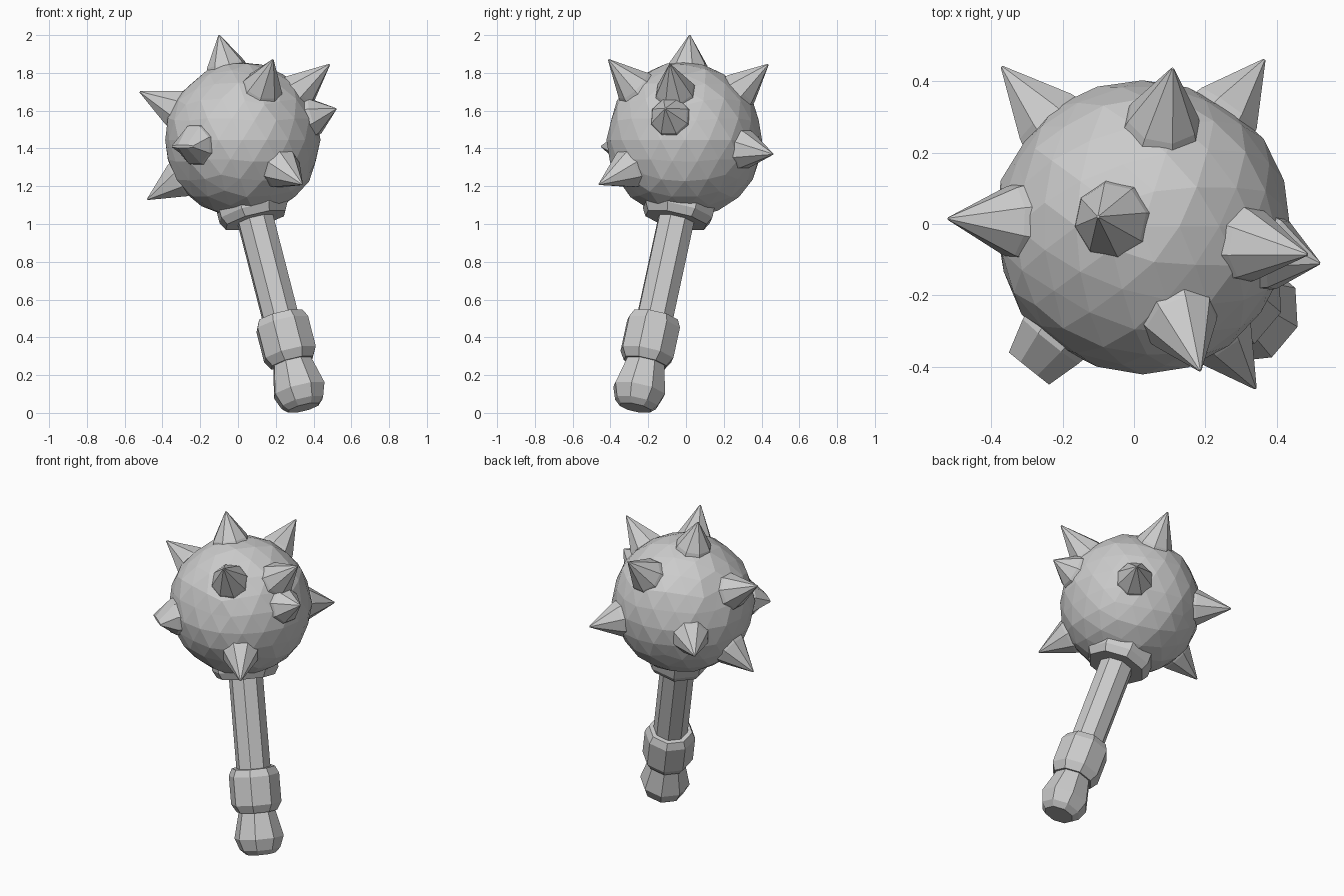
import bpy, bmesh, random
from mathutils import Vector
from math import cos, sin, tau

if "Cube" in bpy.data.objects:
    bpy.data.objects.remove(bpy.data.objects["Cube"])

random.seed(4)
CENTER = Vector((0.024, -0.007, 1.445))


def finish(name, bm):
    bmesh.ops.recalc_face_normals(bm, faces=bm.faces[:])
    mesh = bpy.data.meshes.new(name)
    bm.to_mesh(mesh)
    bm.free()
    ob = bpy.data.objects.new(name, mesh)
    bpy.context.collection.objects.link(ob)
    return ob


def lathe(name, origin, direction, profile, sides=8, end_flat=1.0):
    """Turn (distance, radius) pairs about an axis, with capped ends.
    end_flat squashes the last ring into a chisel edge."""
    bm = bmesh.new()
    rot = Vector(direction).to_track_quat('Z', 'Y')
    rings = []
    for d, r in profile:
        squash = end_flat if d == profile[-1][0] else 1.0
        rings.append([bm.verts.new(origin + rot @ Vector(
            (r * cos(tau * (i + .5) / sides),
             squash * r * sin(tau * (i + .5) / sides), d)))
            for i in range(sides)])
    for a, b in zip(rings, rings[1:]):
        for i in range(sides):
            j = (i + 1) % sides
            bm.faces.new((a[i], a[j], b[j], b[i]))
    bm.faces.new(rings[0])
    bm.faces.new(rings[-1])
    return finish(name, bm)


# Rough faceted ball
bm = bmesh.new()
bmesh.ops.create_icosphere(bm, subdivisions=3, radius=0.413)
for v in bm.verts:
    v.co *= 1 + random.uniform(-0.016, 0.014)
    v.co += CENTER
finish("mace_head", bm)

# Pointed spikes, given by their tips
tips = [(-.10, .02, 2.0), (.185, -.41, 1.87), (.108, .435, 1.845),
        (.485, -.085, 1.845), (.52, -.11, 1.61), (-.52, .015, 1.70),
        (-.48, .0, 1.13), (.34, -.46, 1.21), (.365, .46, 1.37),
        (-.37, .44, 1.37)]
for n, tip in enumerate(tips):
    axis = Vector(tip) - CENTER
    lathe(f"spike_{n + 1}", CENTER, axis,
          [(.34, .126), (.41, .103), (axis.length, .004)])

# One spike is blunted to a level chisel edge
lathe("blunt_spike", CENTER, (-.32, -.40, -.035),
      [(.34, .122), (.41, .108), (.51, .078)], end_flat=.12)

# Leaning handle parts, profiles given as (height, radius)
TOP = Vector((.098, -.057, 1))
LEAN = Vector((.257, -.217, -1))
parts = {
    "head_collar": [(1.15, .172), (1.125, .196), (1.06, .196), (1.02, .172)],
    "shaft": [(1.15, .101), (.40, .101)],
    "grip_ring": [(.51, .128), (.47, .149), (.31, .149), (.265, .12)],
    "pommel": [(.33, .10), (.27, .107), (.12, .146), (.055, .12), (.027, .088)],
}
for name, prof in parts.items():
    lathe(name, TOP, LEAN, [((1 - z) * LEAN.length, r) for z, r in prof])
